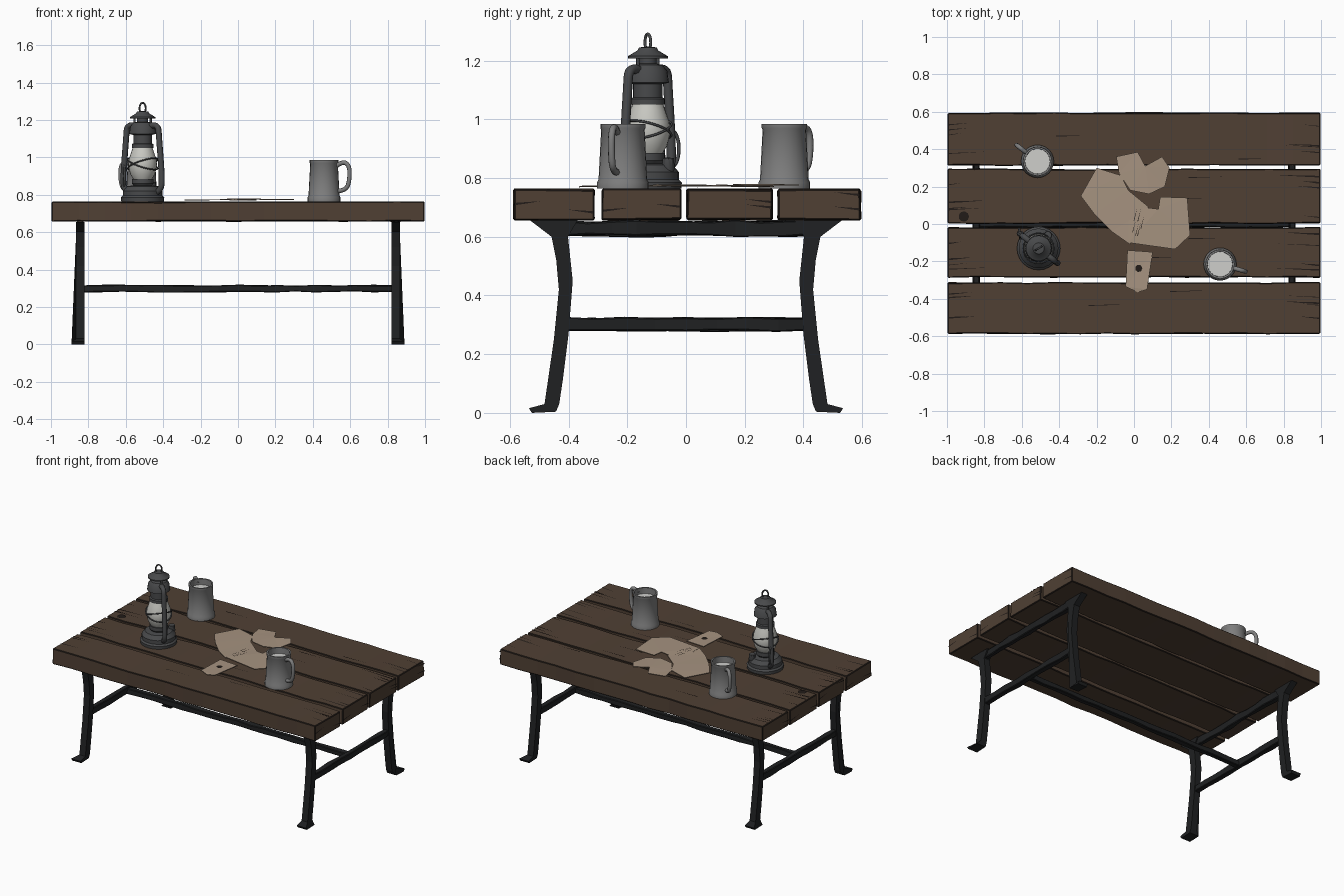
import bpy, bmesh, math, random
from mathutils import Vector, Matrix

random.seed(4)
if "Cube" in bpy.data.objects:
    bpy.data.objects.remove(bpy.data.objects["Cube"])


def material(name, r, g, b):
    m = bpy.data.materials.new(name)
    m.use_nodes = True
    m.diffuse_color = (r, g, b, 1)
    node = m.node_tree.nodes["Principled BSDF"]
    node.inputs["Base Color"].default_value = (r, g, b, 1)
    node.inputs["Roughness"].default_value = 0.9
    return m


WOOD = material("brown wood", 0.08, 0.051, 0.034)
CRACK = material("dark crack", 0.015, 0.011, 0.009)
IRON = material("black iron", 0.014, 0.015, 0.016)
PEWTER = material("grey pewter", 0.21, 0.21, 0.21)
STEEL = material("dark steel", 0.065, 0.067, 0.07)
GLASS = material("pale glass", 0.58, 0.58, 0.54)
PAPER = material("tan paper", 0.38, 0.29, 0.215)
MILK = material("pale drink", 0.62, 0.62, 0.6)


def finish(bm, name, *mats, smooth=False):
    bmesh.ops.recalc_face_normals(bm, faces=bm.faces)
    mesh = bpy.data.meshes.new(name)
    bm.to_mesh(mesh)
    bm.free()
    ob = bpy.data.objects.new(name, mesh)
    bpy.context.collection.objects.link(ob)
    for m in mats:
        mesh.materials.append(m)
    if smooth:
        bpy.ops.object.select_all(action='DESELECT')
        ob.select_set(True)
        bpy.context.view_layer.objects.active = ob
        bpy.ops.object.shade_smooth_by_angle(angle=math.radians(35))
    return ob


def rough_bar(name, lo, hi, axis, cuts, jitter, mats, bevel):
    """Hand-hewn box: cut along its length, each station slightly displaced."""
    bm = bmesh.new()
    bmesh.ops.create_cube(bm, size=1)
    lo, hi = Vector(lo), Vector(hi)
    for v in bm.verts:
        v.co = Vector([lo[i] + (v.co[i] + 0.5) * (hi[i] - lo[i]) for i in range(3)])
    long_edges = [e for e in bm.edges if abs(e.verts[0].co[axis] - e.verts[1].co[axis]) > 0.1]
    bmesh.ops.subdivide_edges(bm, edges=long_edges, cuts=cuts, use_grid_fill=True)
    mid = (lo + hi) / 2
    for v in bm.verts:
        for i in range(3):
            if i != axis:
                v.co[i] -= math.copysign(random.random() * jitter, v.co[i] - mid[i])
    ob = finish(bm, name, *mats)
    mod = ob.modifiers.new("worn edges", 'BEVEL')
    mod.width = bevel
    mod.limit_method = 'ANGLE'
    mod.angle_limit = math.radians(40)
    mod.material = len(mats) - 1
    return ob


def lathe(name, profile, mat, at=(0, 0), steps=24):
    bm = bmesh.new()
    verts = [bm.verts.new((at[0] + r, at[1], z)) for r, z in profile]
    edges = [bm.edges.new(p) for p in zip(verts, verts[1:])]
    bmesh.ops.spin(bm, geom=verts + edges, cent=(*at, 0), axis=(0, 0, 1),
                   angle=math.tau, steps=steps)
    bmesh.ops.remove_doubles(bm, verts=bm.verts, dist=0.0005)
    return finish(bm, name, mat, smooth=True)


def tube(name, points, radius, mat, closed=False):
    cu = bpy.data.curves.new(name, 'CURVE')
    cu.dimensions = '3D'
    cu.bevel_depth = radius
    cu.bevel_resolution = 2
    cu.use_fill_caps = True
    sp = cu.splines.new('NURBS')
    sp.points.add(len(points) - 1)
    for p, co in zip(sp.points, points):
        p.co = (*co, 1)
    sp.order_u = 3
    sp.resolution_u = 5
    sp.use_endpoint_u = not closed
    sp.use_cyclic_u = closed
    cu.materials.append(mat)
    ob = bpy.data.objects.new(name, cu)
    bpy.context.collection.objects.link(ob)
    return ob


def slab(name, outline, axis_map, depth, *mats):
    """Extruded flat outline; axis_map places each 2D point in space."""
    bm = bmesh.new()
    face = bm.faces.new([bm.verts.new(axis_map(*p)) for p in outline])
    out = bmesh.ops.extrude_face_region(bm, geom=[face])["geom"]
    bmesh.ops.translate(bm, vec=depth, verts=[g for g in out if isinstance(g, bmesh.types.BMVert)])
    return finish(bm, name, *mats)


# Table top planks
TOP, UNDER = 0.765, 0.655
PLANKS = [(-0.59, -0.31), (-0.288, -0.014), (0.0, 0.297), (0.31, 0.598)]
for n, (y0, y1) in enumerate(PLANKS):
    rough_bar(f"plank_{n + 1}", (-0.996, y0, UNDER), (0.996, y1, TOP), 0, 13, 0.006,
              (WOOD, CRACK), 0.005)

# Cracks in the planks: thin pointed plates on tops, ends and long outer sides
cracks = bmesh.new()


def crack(start, along, across):
    s, a, c = Vector(start), Vector(along), Vector(across)
    pts = (s - c, s + a * 0.4 - c * 0.7, s + a, s + a * 0.5 + c * 0.5, s + c)
    cracks.faces.new([cracks.verts.new(p) for p in pts])


for y0, y1 in PLANKS:
    for side in (-1, 1):
        for k in range(4):
            y = random.uniform(y0 + 0.03, y1 - 0.03)
            crack((side * 0.99, y, TOP + 0.001), (-side * random.uniform(0.06, 0.26), 0.01, 0),
                  (0, random.uniform(0.002, 0.005), 0))
        for k in range(2):
            z = random.uniform(UNDER + 0.02, TOP - 0.02)
            edge = random.choice((y0 + 0.005, y1 - 0.005))
            crack((side * 0.998, edge, z), (0, math.copysign(0.09, (y0 + y1) / 2 - edge), 0.01),
                  (0, 0, 0.004))
    for k in range(2):
        crack((random.uniform(-0.6, 0.6), random.uniform(y0 + 0.03, y1 - 0.03), TOP + 0.001),
              (0.18, 0.004, 0), (0, 0.003, 0))
finish(cracks, "plank_cracks", CRACK)
knot = lathe("wood_knot", [(0, TOP + 0.002), (0.028, TOP + 0.001)], CRACK, (-0.91, 0.04), 9)

# Iron trestles: bent legs with splayed feet, top rail and cross rail
LEG = [(0.53, 0.655), (0.458, 0.6), (0.442, 0.52), (0.433, 0.42), (0.45, 0.25), (0.482, 0.03),
       (0.535, 0.016), (0.525, 0), (0.443, 0.004), (0.432, 0.03), (0.42, 0.11), (0.4, 0.27),
       (0.386, 0.45), (0.402, 0.6), (0.37, 0.655)]
for sx, xname in ((-1, "right"), (1, "left")):
    for sy, yname in ((-1, "front"), (1, "back")):
        leg = slab(f"{yname}_{xname}_leg", LEG, lambda y, z: (sx * 0.82, sy * y, z),
                   (sx * 0.045, 0, 0), IRON)
        for v in leg.data.vertices:
            if v.co.z < 0.02 and abs(v.co.x) > 0.85:
                v.co.x = sx * 0.89
    x0, x1 = sorted((sx * 0.822, sx * 0.865))
    rough_bar(f"{xname}_top_rail", (x0, -0.42, 0.597), (x1, 0.42, UNDER + 0.004), 1, 9, 0.012, (IRON,), 0.004)
    rough_bar(f"{xname}_cross_rail", (x0, -0.42, 0.275), (x1, 0.42, 0.328), 1, 7, 0.008, (IRON,), 0.004)
rough_bar("long_stretcher", (-0.83, -0.022, 0.276), (0.83, 0.022, 0.32), 0, 15, 0.008, (IRON,), 0.004)


# Tankards with strap handles
def tankard(name, x, y, angle):
    lathe(f"{name}_body", [(0, 0.765), (0.088, 0.765), (0.088, 0.785), (0.083, 0.795), (0.074, 0.965),
                           (0.077, 0.97), (0.077, 0.985), (0.067, 0.985), (0.066, 0.93)], PEWTER, (x, y))
    lathe(f"{name}_drink", [(0, 0.945), (0.067, 0.945)], MILK, (x, y))
    spin = Matrix.Rotation(angle, 3, 'Z')
    path = [(0.07, 0.955), (0.105, 0.98), (0.142, 0.955), (0.142, 0.88), (0.125, 0.825), (0.08, 0.82)]
    tube(f"{name}_handle", [spin @ Vector((r, 0, z)) + Vector((x, y, 0)) for r, z in path], 0.012, PEWTER)


tankard("front_tankard", 0.46, -0.215, math.radians(-16))
tankard("back_tankard", -0.516, 0.335, math.radians(142))

# Oil lantern
LX, LY = -0.51, -0.13
HUB = (LX, LY)
lathe("lantern_tank", [(0, 0.765), (0.114, 0.765), (0.116, 0.785), (0.106, 0.795), (0.106, 0.82),
                       (0.085, 0.845), (0.05, 0.85), (0.058, 0.86), (0.058, 0.885), (0, 0.885)], STEEL, HUB)
lathe("lantern_globe", [(0.048, 0.88), (0.066, 0.91), (0.077, 0.955), (0.074, 0.99), (0.06, 1.03),
                        (0.05, 1.06)], GLASS, HUB)
lathe("lantern_chimney", [(0, 1.05), (0.058, 1.05), (0.058, 1.07), (0.05, 1.075), (0.05, 1.12),
                          (0.072, 1.125), (0.066, 1.165), (0.05, 1.185), (0.03, 1.19), (0.03, 1.215),
                          (0, 1.215)], STEEL, HUB)
lathe("lantern_lid", [(0, 1.208), (0.068, 1.208), (0.068, 1.215), (0.035, 1.235), (0.03, 1.245),
                      (0, 1.248)], STEEL, HUB)
turn = Matrix.Rotation(math.radians(-38), 3, 'Z')


def around(points):
    return [turn @ Vector(p) + Vector((LX, LY, 0)) for p in points]


for side, label in ((-1, "right"), (1, "left")):
    arm = [(0.09, 0.81), (0.128, 0.825), (0.13, 0.9), (0.122, 1.0), (0.112, 1.1), (0.105, 1.185), (0.04, 1.165)]
    tube(f"lantern_{label}_arm", around([(side * r, 0, z) for r, z in arm]), 0.016, STEEL)
    tube(f"lantern_{label}_lid_post", around([(side * 0.055, 0, 1.16), (side * 0.055, 0, 1.21)]), 0.006, STEEL)
circle = [(math.cos(a * math.pi / 6), math.sin(a * math.pi / 6)) for a in range(12)]
for tilt in (-0.35, 0.35):
    tube("globe_guard_wire", around([(0.083 * c, 0.083 * s, 0.965 + tilt * 0.09 * c) for c, s in circle]),
         0.004, STEEL, True)
tube("lantern_top_loop", [(LX + 0.017 * c, LY + 0.01 * c, 1.262 + 0.03 * s) for c, s in circle], 0.005, STEEL, True)
tube("lantern_carry_wire", around([(-0.128 - 0.02 * s, 0.02 * s, 0.9 + 0.065 * c) for c, s in circle]),
     0.006, STEEL, True)
lathe("lantern_filler_cap", [(0, 0.87), (0.02, 0.868), (0.022, 0.83), (0.016, 0.82)], STEEL, (LX + 0.05, LY + 0.07), 10)


# Torn map sheets and a note
def sheet(name, outline, z):
    bm = bmesh.new()
    face = bm.faces.new([bm.verts.new((x, y, z + random.uniform(0, 0.006))) for x, y in outline])
    bmesh.ops.triangulate(bm, faces=[face])
    ob = finish(bm, name, PAPER)
    ob.modifiers.new("thickness", 'SOLIDIFY').thickness = 0.003


sheet("map_left_sheet", [(-0.285, 0.15), (-0.2, 0.3), (-0.07, 0.26), (-0.03, 0.18), (0.08, 0.09), (0.03, 0.05),
                         (-0.02, -0.11), (-0.12, -0.04), (-0.21, 0.05)], 0.772)
sheet("map_back_sheet", [(-0.095, 0.36), (0.02, 0.385), (0.06, 0.31), (0.15, 0.36), (0.19, 0.3), (0.165, 0.2),
                         (0.08, 0.16), (-0.02, 0.18), (-0.08, 0.27)], 0.774)
sheet("map_front_sheet", [(-0.03, 0.1), (0.13, 0.08), (0.14, 0.145), (0.285, 0.14), (0.3, -0.06),
                          (0.22, -0.135), (-0.03, -0.1)], 0.773)
sheet("note", [(-0.035, -0.14), (0.1, -0.15), (0.07, -0.35), (0.02, -0.365), (-0.045, -0.335)], 0.77)
lathe("note_ink_mark", [(0, 0.778), (0.02, 0.777)], CRACK, (0.025, -0.237), 7)
ink = bmesh.new()
for k in range(6):
    x, y = random.uniform(-0.02, 0.05), random.uniform(-0.07, 0.03)
    ink.faces.new([ink.verts.new((x + dx, y + dy, 0.7805)) for dx, dy in ((0, 0), (0.004, 0), (0.02, 0.07))])
finish(ink, "map_creases", CRACK)
